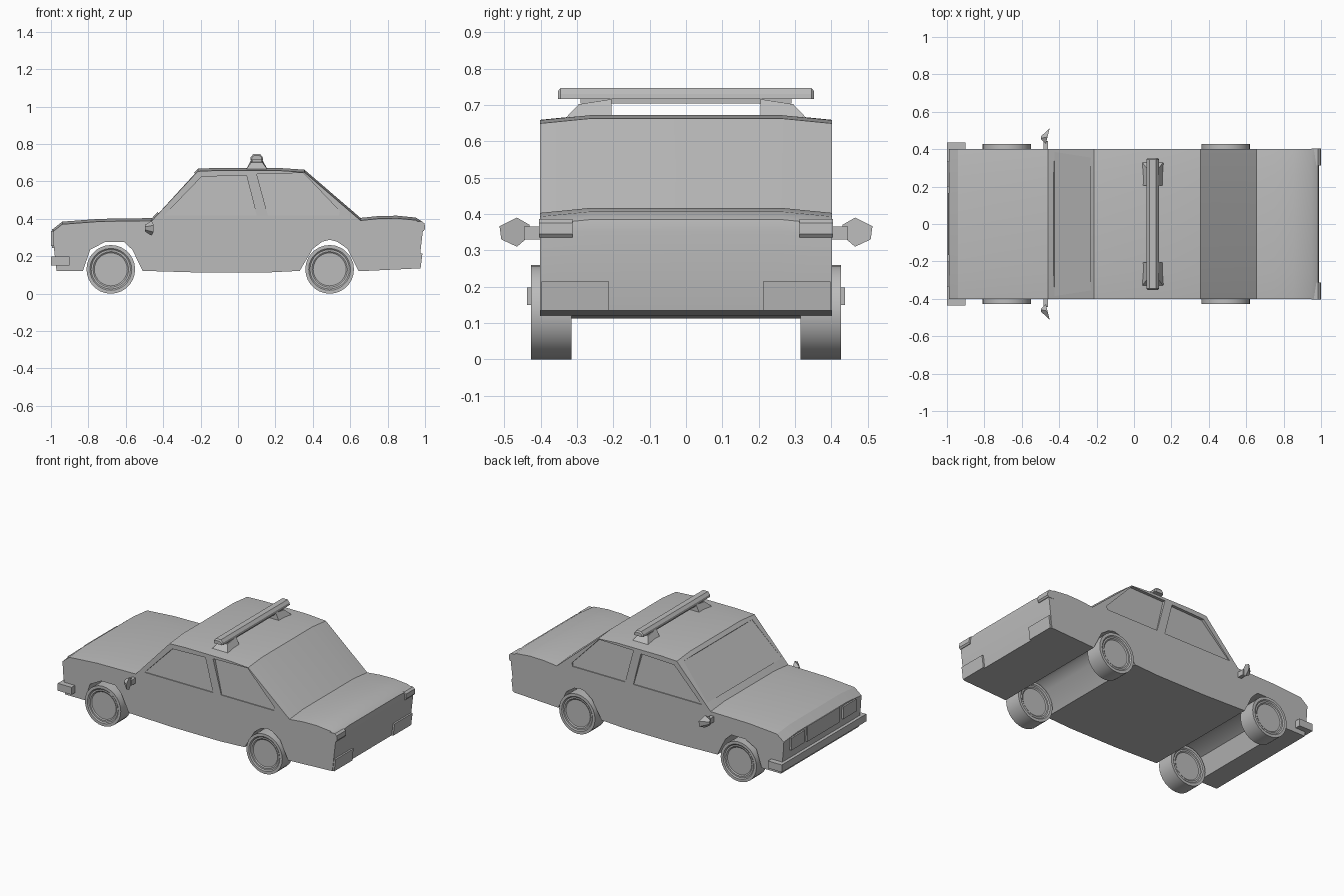
import bpy, bmesh, math
from mathutils import Matrix

old = bpy.data.objects.get("Cube")
if old:
    bpy.data.objects.remove(old, do_unlink=True)

grey = bpy.data.materials.new("plain grey")
grey.use_nodes = True
COL = (0.5, 0.5, 0.5, 1)
grey.diffuse_color = COL
grey.node_tree.nodes["Principled BSDF"].inputs["Base Color"].default_value = COL


def finish(name, bm, angle=30):
    bmesh.ops.recalc_face_normals(bm, faces=bm.faces)
    me = bpy.data.meshes.new(name)
    bm.to_mesh(me)
    bm.free()
    me.materials.append(grey)
    ob = bpy.data.objects.new(name, me)
    bpy.context.collection.objects.link(ob)
    bpy.ops.object.select_all(action='DESELECT')
    bpy.context.view_layer.objects.active = ob
    ob.select_set(True)
    bpy.ops.object.shade_smooth_by_angle(angle=math.radians(angle))
    return ob


def loft(name, loops, angle=30):
    """Skin a row of matching closed loops and cap both ends."""
    bm = bmesh.new()
    rings = [[bm.verts.new(p) for p in lp] for lp in loops]
    n = len(rings[0])
    for a, b in zip(rings, rings[1:]):
        for i in range(n):
            j = (i + 1) % n
            bm.faces.new((a[i], a[j], b[j], b[i]))
    bm.faces.new(rings[0])
    bm.faces.new(rings[-1])
    return finish(name, bm, angle)


def prism(name, pts, y0, y1):
    """Extrude an x-z outline along y."""
    return loft(name, [[(x, y, z) for x, z in pts] for y in (y0, y1)])


def box(name, x0, x1, y0, y1, z0, z1):
    return prism(name, [(x0, z0), (x1, z0), (x1, z1), (x0, z1)], y0, y1)


def cut(target, cutter):
    mod = target.modifiers.new("cut", 'BOOLEAN')
    mod.operation = 'DIFFERENCE'
    mod.solver = 'EXACT'
    mod.object = cutter
    bpy.ops.object.select_all(action='DESELECT')
    bpy.context.view_layer.objects.active = target
    target.select_set(True)
    bpy.ops.object.modifier_apply(modifier=mod.name)
    bpy.data.objects.remove(cutter, do_unlink=True)


# Body: side outline with wheel arches, crowned across the width
lower = [(-0.985, 0.25), (-0.97, 0.12), (-0.83, 0.12), (-0.79, 0.235), (-0.71, 0.277),
         (-0.61, 0.277), (-0.565, 0.235), (-0.51, 0.122), (-0.2, 0.113), (0.15, 0.113),
         (0.33, 0.122), (0.40, 0.24), (0.45, 0.278), (0.49, 0.288), (0.53, 0.278),
         (0.585, 0.24), (0.645, 0.12), (0.965, 0.135), (0.99, 0.35)]
upper = [(0.985, 0.385), (0.95, 0.407), (0.85, 0.417), (0.75, 0.415), (0.655, 0.405),
         (0.355, 0.663), (0.22, 0.672), (-0.1, 0.673), (-0.215, 0.668), (-0.46, 0.404),
         (-0.74, 0.40), (-0.94, 0.385), (-0.99, 0.345)]
loops = []
for y, drop in ((-0.402, 0.014), (-0.26, 0), (0.26, 0), (0.402, 0.014)):
    loops.append([(x, y, z) for x, z in lower] + [(x, y, z - drop) for x, z in upper])
body = loft("car_body", loops)

# Side windows: recesses that deepen slightly toward the roof
front_glass = [(-0.395, 0.418), (0.10, 0.418), (0.045, 0.633), (-0.195, 0.625)]
rear_glass = [(0.16, 0.418), (0.54, 0.418), (0.545, 0.44), (0.35, 0.645), (0.10, 0.64)]
for s in (-1, 1):
    for pts in (front_glass, rear_glass):
        inner = [(x, s * (0.396 - 0.06 * (z - 0.418)), z) for x, z in pts]
        outer = [(x, s * 0.45, z) for x, z in pts]
        cut(body, loft("window_cutter", [inner, outer]))

# Windscreen: shallow recess that leaves a thin frame
d = 0.006
screen = [(-0.43 + d, 0.436 - d), (-0.235 + d, 0.646 - d), (-0.275, 0.69), (-0.47, 0.48)]
lp = [[(x, w * (0.385 if z < 0.5 else 0.355), z) for x, z in screen] for w in (-1, 1)]
cut(body, loft("windscreen_cutter", lp))
bpy.ops.object.select_all(action='DESELECT')
body.select_set(True)
bpy.context.view_layer.objects.active = body
bpy.ops.object.shade_smooth_by_angle(angle=math.radians(30))

# Wheels: lathed section with a dished hub on both faces
section = [(0, 0.045), (0.088, 0.045), (0.095, 0.050), (0.105, 0.050), (0.112, 0.056), (0.130, 0.056)]
N = 28


def wheel(name, x, y):
    prof = section + [(r, -h) for r, h in reversed(section)]
    bm = bmesh.new()
    vs = [bm.verts.new((r, h, 0)) for r, h in prof]
    es = [bm.edges.new(e) for e in zip(vs, vs[1:])]
    bmesh.ops.spin(bm, geom=vs + es, axis=(0, 1, 0), cent=(0, 0, 0),
                   angle=2 * math.pi, steps=N, use_duplicate=False)
    bmesh.ops.remove_doubles(bm, verts=bm.verts, dist=1e-4)
    bm.transform(Matrix.Translation((x, y, 0.13)))
    finish(name, bm)


for s, side in ((-1, "left"), (1, "right")):
    wheel("front_wheel_" + side, -0.68, s * 0.371)
    wheel("rear_wheel_" + side, 0.49, s * 0.371)

    # Lamps and rear bumper corners
    box("headlamp_" + side, -1.0, -0.95, s * 0.20, s * 0.335, 0.255, 0.335)
    prism("tail_lamp_" + side, [(0.95, 0.335), (0.992, 0.335), (1.0, 0.345), (0.998, 0.375),
                                (0.985, 0.386), (0.95, 0.386)], s * 0.312, s * 0.404)
    prism("rear_bumper_block_" + side, [(0.94, 0.135), (0.976, 0.135), (0.986, 0.215),
                                        (0.94, 0.215)], s * 0.212, s * 0.398)

    # Wing mirror: faceted head on a short stem
    head = [(0.43, 0.340), (0.465, 0.310), (0.508, 0.330), (0.513, 0.366), (0.465, 0.390), (0.43, 0.370)]
    back = [(-0.45 - 0.25 * (0.515 - y), s * y, z) for y, z in head]
    tip = [(-0.497, s * (0.458 + 0.2 * (y - 0.46)), 0.35 + 0.45 * (z - 0.35)) for y, z in head]
    loft("wing_mirror_" + side, [back, tip])
    prism("mirror_stem_" + side, [(-0.485, 0.33), (-0.46, 0.33), (-0.46, 0.365), (-0.485, 0.365)],
          s * 0.39, s * 0.445)

    # Roof bracket: wedge with its outer end sloping down to the roof
    lo = [(0.04, s * 0.335, 0.66), (0.16, s * 0.335, 0.66), (0.155, s * 0.205, 0.665), (0.045, s * 0.205, 0.665)]
    hi = [(0.07, s * 0.295, 0.702), (0.13, s * 0.295, 0.702), (0.13, s * 0.205, 0.716), (0.07, s * 0.205, 0.716)]
    loft("roof_bracket_" + side, [lo, hi])

# Bumper and grille
box("front_bumper", -1.0, -0.9, -0.437, 0.437, 0.150, 0.198)
box("grille", -0.995, -0.95, -0.165, 0.165, 0.245, 0.345)

# Light bar across the roof
bar = [(0.066, 0.716), (0.134, 0.716), (0.132, 0.73), (0.118, 0.747), (0.082, 0.747), (0.068, 0.73)]
mid = [[(x, y, z) for x, z in bar] for y in (-0.345, 0.345)]
ends = [[(0.1 + (x - 0.1) * 0.8, y, min(z, 0.738)) for x, z in bar] for y in (-0.352, 0.352)]
loft("light_bar", [ends[0], mid[0], mid[1], ends[1]])
box("light_bar_base", 0.075, 0.125, -0.29, 0.29, 0.704, 0.717)
